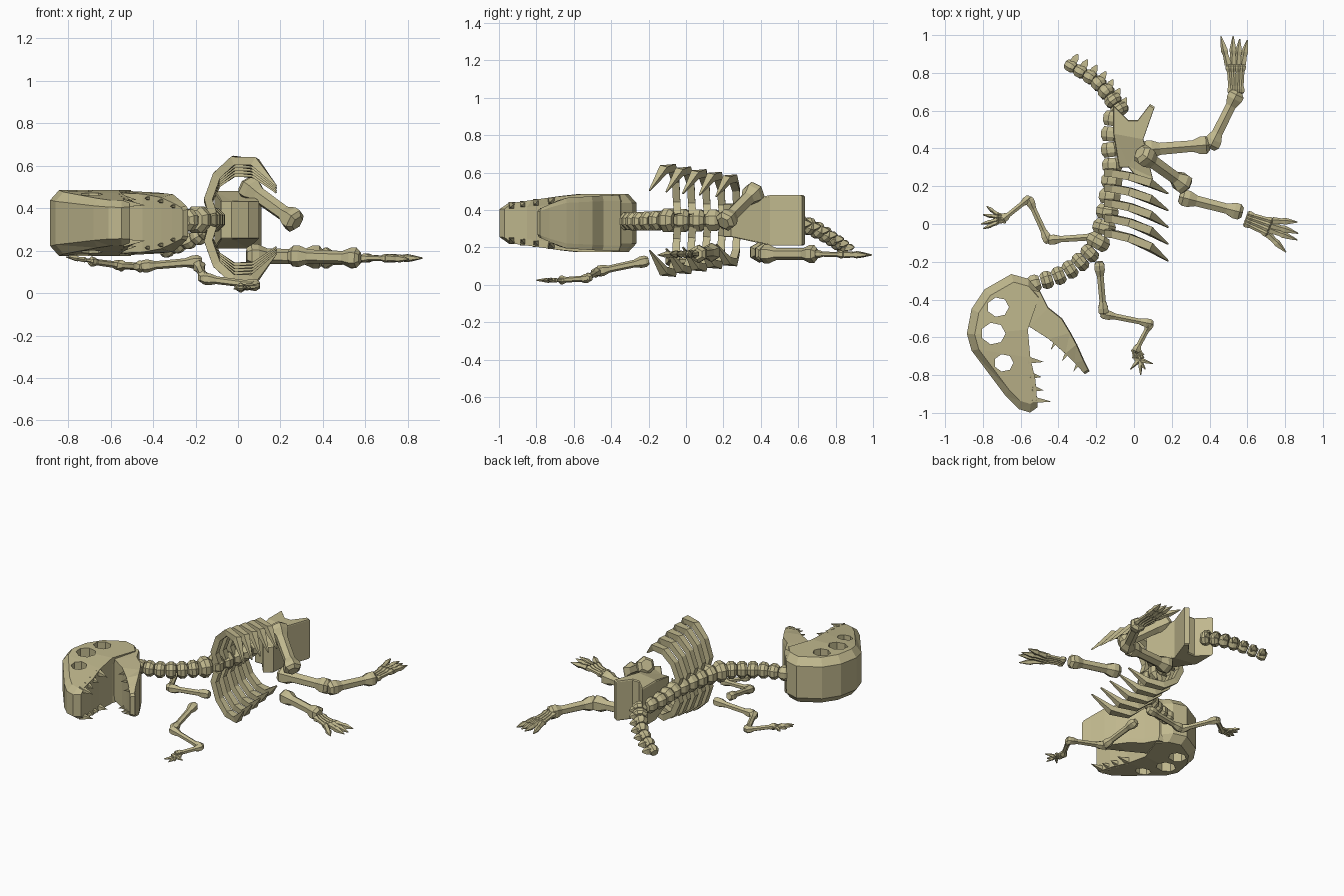
import bpy, bmesh, math
from mathutils import Vector as V

if "Cube" in bpy.data.objects:
    bpy.data.objects.remove(bpy.data.objects["Cube"])

mat = bpy.data.materials.new("bone")
mat.diffuse_color = (0.53, 0.48, 0.27, 1)
mat.use_nodes = True
mat.node_tree.nodes["Principled BSDF"].inputs["Base Color"].default_value = mat.diffuse_color


def finish(name, bm):
    bmesh.ops.recalc_face_normals(bm, faces=bm.faces)
    me = bpy.data.meshes.new(name)
    bm.to_mesh(me)
    bm.free()
    me.materials.append(mat)
    ob = bpy.data.objects.new(name, me)
    bpy.context.collection.objects.link(ob)
    return ob


def loft(bm, rings):
    rings = [[bm.verts.new(p) for p in r] for r in rings]
    n = len(rings[0])
    for a, b in zip(rings, rings[1:]):
        for i in range(n):
            bm.faces.new((a[i], a[(i + 1) % n], b[(i + 1) % n], b[i]))
    caps = [bm.faces.new(rings[0]), bm.faces.new(rings[-1])]
    bmesh.ops.triangulate(bm, faces=caps)


def tube(bm, pts, radii, n=6, ref=(0, 0, 1), flat=1.0):
    pts = [V(p) for p in pts]
    rings = []
    for i, (p, r) in enumerate(zip(pts, radii)):
        t = (pts[min(i + 1, len(pts) - 1)] - pts[max(i - 1, 0)]).normalized()
        u = t.cross(V(ref)).normalized()
        w = u.cross(t)
        rings.append([p + r * (math.cos(a) * u + flat * math.sin(a) * w)
                      for a in (2 * math.pi * (k + .5) / n for k in range(n))])
    loft(bm, rings)


def bone(bm, a, b, r):
    prof = [(0, .65), (.06, 1), (.15, 1), (.27, .66), (.75, .62), (.87, .97), (.95, .97), (1, .6)]
    tube(bm, [V(a).lerp(V(b), t) for t, _ in prof], [r * k for _, k in prof])


def slab(name, pts, z, width, edge=.7, inset=.9, pivot=(0, 0)):
    """Outline mirrored about height z, with bevelled side plates."""
    bm = bmesh.new()
    P = V(pivot)
    rings = []
    for s, k in ((inset, -1), (1, -edge), (1, edge), (inset, 1)):
        ring = []
        for p in pts:
            q = P + (V(p) - P) * s
            ring.append((q.x, q.y, z + k * width(p[1])))
        rings.append(ring)
    loft(bm, rings)
    bmesh.ops.triangulate(bm, faces=[f for f in bm.faces if len(f.verts) > 3])
    return finish(name, bm)


# skull with three openings through both sides
ZC = .33
head = [(-.65, -.265), (-.79, -.345), (-.86, -.45), (-.885, -.58), (-.86, -.67), (-.68, -.91),
        (-.61, -.98), (-.55, -.998), (-.51, -.97), (-.52, -.85), (-.55, -.72), (-.565, -.55),
        (-.5, -.36), (-.56, -.29)]
hw = lambda y: .155 if y > -.6 else .155 - .05 * (-.6 - y) / .4
skull = slab("skull", head, ZC, hw, inset=.88, pivot=(-.54, -.62))
for i, (x, y, r) in enumerate([(-.72, -.44, .058), (-.745, -.58, .065), (-.69, -.735, .052)]):
    bm = bmesh.new()
    loft(bm, [[(x + r * math.cos(a * math.tau / 7), y + r * .9 * math.sin(a * math.tau / 7), z)
               for a in range(7)] for z in (.05, .6)])
    cutter = finish(f"skull_opening_{i}", bm)
    cutter.hide_render = True
    cutter.hide_set(True)
    m = skull.modifiers.new("opening", 'BOOLEAN')
    m.solver = 'EXACT'
    m.object = cutter

# lower jaw
low = [(-.58, -.33), (-.5, -.35), (-.455, -.44), (-.38, -.5), (-.335, -.575), (-.30, -.64), (-.26, -.73),
       (-.235, -.78), (-.26, -.795), (-.31, -.74), (-.36, -.69), (-.45, -.61), (-.56, -.54)]
jw = lambda y: .15 - .012 * max(0, (-.4 - y) / .2) - .05 * max(0, (-.66 - y) / .13)
slab("lower_jaw", low, ZC, jw, edge=.8, inset=.96, pivot=(-.45, -.6))

# teeth along both edges of each jaw
bm = bmesh.new()
for s in (-1, 1):
    for x, y, l in [(-.55, -.72, .07), (-.54, -.80, .05), (-.53, -.87, .05), (-.53, -.93, .09)]:
        z = ZC + s * (hw(y) - .02)
        tube(bm, [(x - .01, y, z), (x + l, y - .01, z - s * .01)], [.026, .001], 4)
    for x, y in [(-.42, -.625), (-.36, -.685), (-.30, -.74)]:
        z = ZC + s * (jw(y) - .02)
        tube(bm, [(x + .01, y + .01, z), (x - .02, y - .04, z)], [.018, .001], 4)
finish("teeth", bm)


# backbone: chunky vertebrae along paths
def vertebrae(name, path, n, r0, r1, fill=.42, spike=0):
    path = [V(p) for p in path]
    seg = [(b - a).length for a, b in zip(path, path[1:])]
    total = sum(seg)

    def at(d):
        for a, b, l in zip(path, path[1:], seg):
            if d <= l:
                break
            d -= l
        return a.lerp(b, d / l)
    bm = bmesh.new()
    for i in range(n):
        h = total / n
        a, b = at(h * (i + .5 - fill)), at(h * (i + .5 + fill))
        r = r0 + (r1 - r0) * i / (n - 1)
        tube(bm, [a.lerp(b, t) for t in (0, .3, .7, 1)], [r * k for k in (.72, 1, 1, .72)], 8)
        if spike:
            m = a.lerp(b, .5)
            d = V((.5, .85, 0))
            tube(bm, [m, m + d * .05, m + d * spike], [.028, .024, .005], 4)
    finish(name, bm)


SC = .345
vertebrae("neck", [(-.56, -.325, .34), (-.39, -.275, .34), (-.29, -.21, .34), (-.21, -.13, SC)], 6, .05, .056, .46)
vertebrae("back", [(-.21, -.13, SC), (-.16, -.04, SC), (-.13, .13, SC), (-.11, .29, SC),
                   (-.13, .45, SC), (-.11, .6, SC)], 9, .068, .052, .47)
vertebrae("tail", [(-.06, .58, .335), (-.12, .67, .31), (-.2, .76, .26), (-.36, .85, .19)],
          7, .052, .034, .46, .075)

# ribs, mirrored pairs shrinking towards the hips
bm = bmesh.new()
prof = [(-.12, .03, 0), (-.14, .10, -.005), (-.10, .21, -.01), (-.02, .28, -.03), (.08, .272, -.075), (.18, .16, -.15)]
for i in range(5):
    y, k = -.045 + .08 * i, 1 - .05 * i
    for s in (-1, 1):
        tube(bm, [(x, y + dy * (1 - .06 * i), SC + s * z * k) for x, z, dy in prof],
             [.028, .028, .028, .03, .03, .005], 4, ref=(0, 1, 0))
finish("ribs", bm)

# hip block with two rear prongs
hip = [(-.11, .63), (-.03, .55), (.02, .55), (.085, .635), (.11, .62), (.05, .45), (.10, .24),
       (.05, .2), (-.03, .3), (-.08, .3), (-.11, .48)]
slab("hips", hip, .345, lambda y: .135 if y > .36 else .09, edge=.95, inset=.96, pivot=(0, .42))


# limbs: long bones, then palm bones and tapering digits
def limb(name, bones, root, tips, r, knuckle=.45):
    bm = bmesh.new()
    for a, b, rad in bones:
        bone(bm, a, b, rad)
    c = sum((V(t) for t in tips), V()) / len(tips)
    root = V(root)
    side = (c - root).cross(V((0, 0, 1))).normalized()
    n = len(tips)
    for i, t in enumerate(tips):
        off = side * r * (i - (n - 1) / 2)
        a, k = root + off * .8, root.lerp(c, knuckle) + off * 1.2
        bone(bm, a, k, r)
        m = k.lerp(V(t), .5)
        tube(bm, [k, k.lerp(m, .7), m, m.lerp(V(t), .3), t], [r, r * .75, r * .95, r * .75, .003], 5)
    finish(name, bm)


limb("upper_hind_leg",
     [((.03, .38, .51), (.28, .20, .33), .06), ((.24, .145, .175), (.575, .06, .165), .05)],
     (.59, .03, .165), [(.865, .01, .165), (.87, -.05, .165), (.865, -.085, .165), (.805, -.15, .16)], .021, .5)
limb("lower_hind_leg",
     [((.04, .39, .175), (.40, .42, .17), .056), ((.40, .40, .165), (.55, .70, .165), .05)],
     (.54, .69, .165), [(.46, .995, .16), (.525, .995, .16), (.56, .98, .16), (.60, .975, .16)], .021, .52)
limb("arm_left",
     [((-.17, -.065, .15), (-.46, -.085, .125), .031), ((-.45, -.10, .125), (-.56, .14, .13), .028),
      ((-.55, .14, .13), (-.70, .02, .15), .024)],
     (-.68, .03, .15), [(-.80, -.025, .17), (-.81, .0, .17), (-.80, .05, .17), (-.78, .095, .165)], .013, .4)
limb("arm_right",
     [((-.185, -.2, .13), (-.16, -.48, .07), .031), ((-.175, -.475, .07), (.10, -.53, .035), .028),
      ((.09, -.52, .035), (.005, -.68, .025), .024)],
     (.01, -.66, .025), [(-.02, -.77, .02), (.035, -.80, .025), (.06, -.77, .025), (.10, -.74, .03)], .013, .4)
